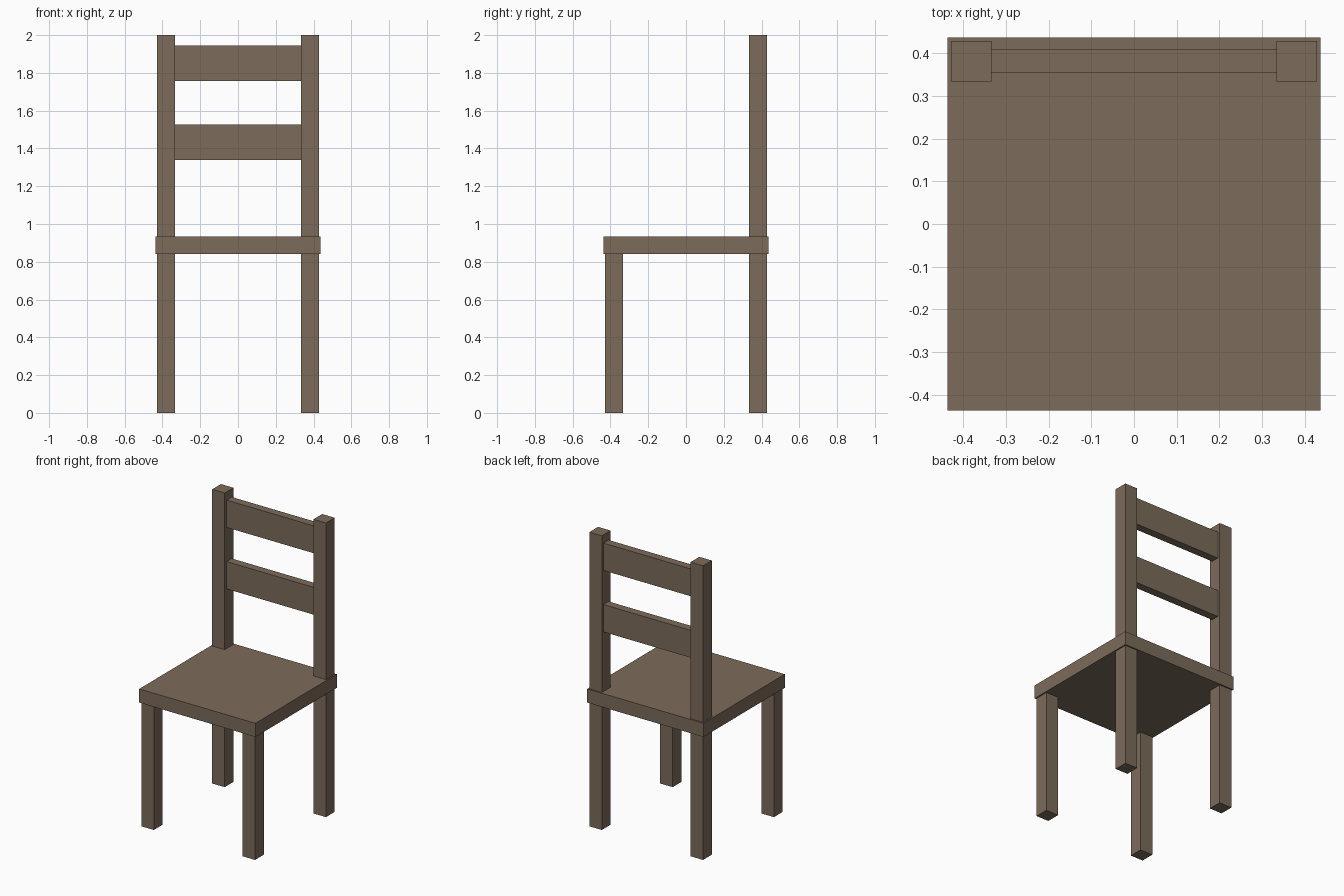
import bpy

if "Cube" in bpy.data.objects:
    bpy.data.objects.remove(bpy.data.objects["Cube"])

wood = bpy.data.materials.new("brown_wood")
wood.diffuse_color = (0.202, 0.147, 0.102, 1)
wood.use_nodes = True
wood.node_tree.nodes["Principled BSDF"].inputs["Base Color"].default_value = wood.diffuse_color


def box(name, x, y, z):
    """Axis-aligned box from (min, max) ranges."""
    bpy.ops.mesh.primitive_cube_add(size=1, location=[sum(r) / 2 for r in (x, y, z)])
    ob = bpy.context.object
    ob.name = ob.data.name = name
    ob.scale = [r[1] - r[0] for r in (x, y, z)]
    bpy.ops.object.transform_apply(location=False, rotation=False, scale=True)
    ob.data.materials.append(wood)
    return ob


SEAT = 0.437                # half width of the seat
BOTTOM, TOP = 0.842, 0.935  # seat heights
INNER, OUTER = 0.334, 0.428  # leg faces, measured from the centre

# Seat slab
box("seat", (-SEAT, SEAT), (-SEAT, SEAT), (BOTTOM, TOP))

# Legs and back posts
for side, x in (("left", (-OUTER, -INNER)), ("right", (INNER, OUTER))):
    box(f"front_leg_{side}", x, (-OUTER, -INNER), (0, BOTTOM))
    box(f"back_leg_{side}", x, (INNER, OUTER), (0, BOTTOM))
    box(f"back_post_{side}", x, (INNER, OUTER), (TOP, 2))

# Back rails between the posts
for name, z in (("lower_rail", (1.34, 1.526)), ("upper_rail", (1.758, 1.944))):
    box(name, (-INNER, INNER), (0.355, 0.41), z)
